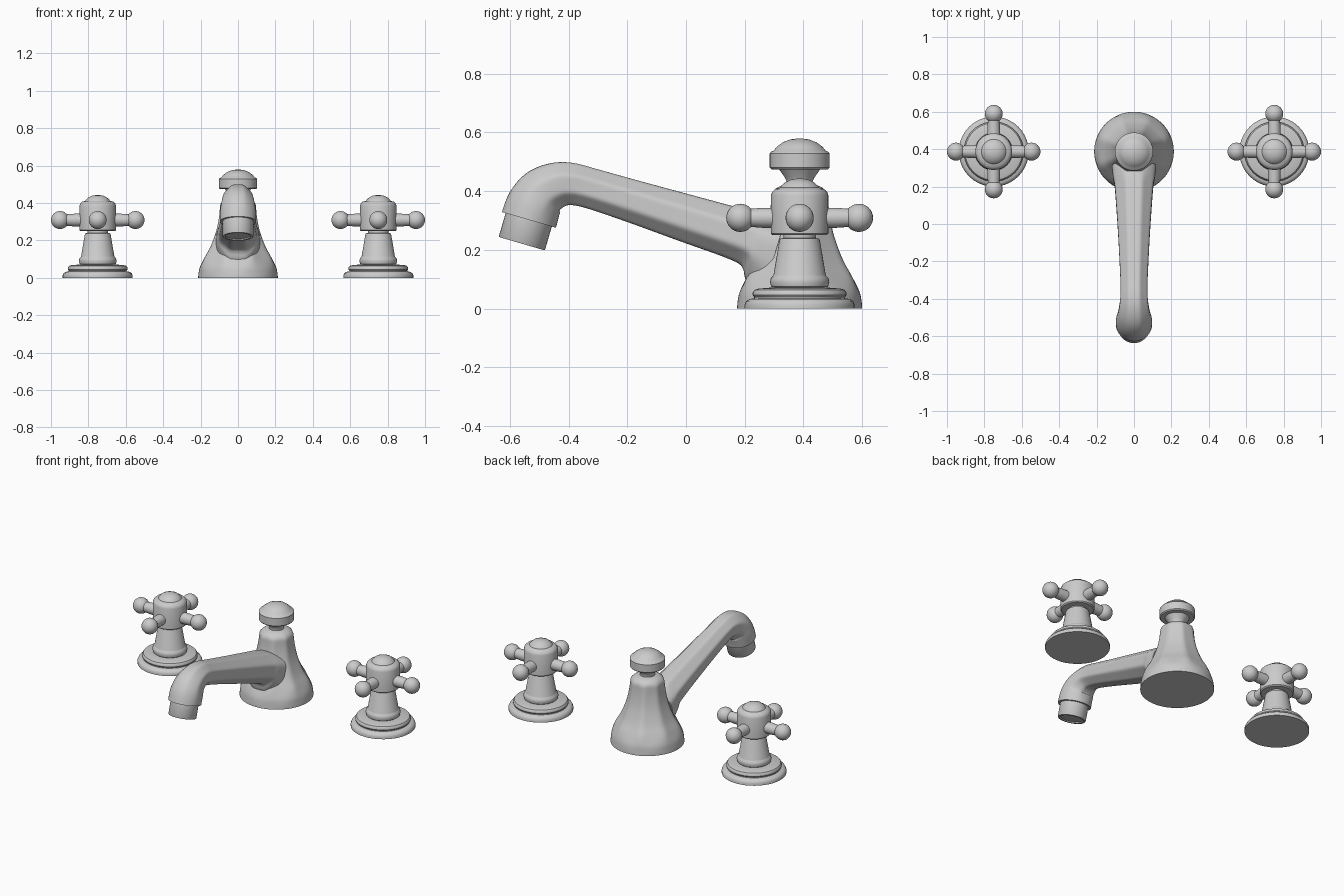
import bpy, bmesh
from math import sin, cos, pi
from mathutils import Vector

if "Cube" in bpy.data.objects:
    bpy.data.objects.remove(bpy.data.objects["Cube"])

CY = 0.387  # common y of the body and handle axes


def finish(bm, name, angle=35):
    bmesh.ops.recalc_face_normals(bm, faces=bm.faces)
    me = bpy.data.meshes.new(name)
    bm.to_mesh(me)
    bm.free()
    ob = bpy.data.objects.new(name, me)
    bpy.context.collection.objects.link(ob)
    bpy.ops.object.select_all(action='DESELECT')
    ob.select_set(True)
    bpy.context.view_layer.objects.active = ob
    bpy.ops.object.shade_smooth_by_angle(angle=angle * pi / 180)
    return ob


def loft(name, rings, angle=35):
    bm = bmesh.new()
    loops = [[bm.verts.new(p) for p in ring] for ring in rings]
    n = len(loops[0])
    for a, b in zip(loops, loops[1:]):
        for i in range(n):
            j = (i + 1) % n
            bm.faces.new((a[i], a[j], b[j], b[i]))
    bm.faces.new(loops[0])
    bm.faces.new(loops[-1])
    return finish(bm, name, angle)


def lathe(name, profile, origin, axis=(0, 0, 1), segs=40):
    o, d = Vector(origin), Vector(axis).normalized()
    u = d.orthogonal().normalized()
    v = d.cross(u)
    angs = [2 * pi * i / segs for i in range(segs)]
    return loft(name, [[o + d * h + (u * cos(a) + v * sin(a)) * r for a in angs]
                       for r, h in profile])


def octagon(a, facet):
    # radius factor: 0 = circle, 1 = softened octagon with unit apothem
    phi = (a + pi / 8) % (pi / 4) - pi / 8
    return 1 + facet * (min(1 / cos(phi), 1.06) - 1)


def smooth_rows(rows, steps=5):
    # Catmull-Rom interpolation of whole rows of numbers
    out = []
    for i in range(len(rows) - 1):
        p0, p1 = rows[max(i - 1, 0)], rows[i]
        p2, p3 = rows[i + 1], rows[min(i + 2, len(rows) - 1)]
        for s in range(steps):
            t = s / steps
            out.append([0.5 * (2 * b + (c - a) * t + (2 * a - 5 * b + 4 * c - d) * t * t
                               + (3 * b - a - 3 * c + d) * t ** 3)
                        for a, b, c, d in zip(p0, p1, p2, p3)])
    return out + [list(rows[-1])]


N = 64
ANG = [2 * pi * i / N for i in range(N)]

# Flared faceted body: radius, height, facet amount
body = smooth_rows([(.213, 0, 0), (.211, .025, 0), (.203, .06, .3), (.178, .11, 1),
                    (.148, .165, 1), (.118, .245, 1), (.102, .32, 1), (.096, .385, .7)], 4)
body += [(.092, .398, .4), (.08, .41, .1), (.065, .418, 0), (.045, .423, 0)]
loft("spout_body", [[Vector((cos(a) * r * octagon(a, f), CY + sin(a) * r * octagon(a, f), z))
                     for a in ANG] for r, z, f in body])

# Swept spout: y, z, half width, half height up, half height down, facet amount
spout = smooth_rows([(.31, .21, .118, .09, .20, .3), (.25, .228, .112, .091, .145, .5),
                     (.225, .236, .107, .091, .105, .8), (.18, .25, .101, .09, .088, 1),
                     (0, .308, .088, .081, .081, 1), (-.18, .365, .078, .073, .073, 1),
                     (-.32, .408, .072, .069, .069, 1), (-.39, .424, .073, .072, .072, 1),
                     (-.44, .419, .079, .079, .077, .8), (-.487, .395, .088, .087, .086, .5),
                     (-.517, .353, .096, .094, .093, .2), (-.535, .302, .097, .096, .096, 0)])
rings = []
for i, (y, z, w, hu, hd, f) in enumerate(spout):
    p, q = spout[max(i - 1, 0)], spout[min(i + 1, len(spout) - 1)]
    t = Vector((0, q[0] - p[0], q[1] - p[1])).normalized()
    if i == len(spout) - 1:
        t = Vector((0, -.28, -.96)).normalized()
    up = Vector((0, t.z, -t.y))
    ring = []
    for a in ANG:
        k = octagon(a, f)
        h = hu if sin(a) > 0 else hd
        ring.append(Vector((0, y, z)) + Vector((1, 0, 0)) * cos(a) * w * k + up * sin(a) * h * k)
    rings.append(ring)
loft("spout_arm", rings)

# Aerator at the spout tip
lathe("aerator", [(.082, 0), (.082, .098), (.08, .101), (.068, .101), (.066, .095)],
      (0, -.531, .318), (0, -.28, -.96))

# Lift knob on top of the body
lathe("lift_knob", [(.045, .41), (.043, .43), (.05, .446), (.07, .474), (.096, .474),
                    (.102, .48), (.102, .528), (.097, .534), (.088, .538), (.078, .551),
                    (.058, .566), (.032, .576), (.008, .579)], (0, CY, 0))

# Two cross handles
for side, sx in (("left", -1), ("right", 1)):
    x = sx * .75
    lathe(side + "_handle_base", [(.187, 0), (.187, .014), (.182, .025), (.172, .032),
                                  (.155, .035), (.155, .039), (.16, .046), (.16, .054),
                                  (.153, .064), (.14, .068), (.09, .072)], (x, CY, 0))
    lathe(side + "_handle_stem", [(.088, .068), (.097, .075), (.101, .09), (.098, .104),
                                  (.091, .111), (.089, .115), (.069, .232), (.066, .238),
                                  (.055, .24), (.055, .26)], (x, CY, 0))
    lathe(side + "_handle_hub", [(.092, .25), (.098, .256), (.098, .385), (.094, .397),
                                 (.083, .407), (.066, .412), (.062, .418), (.048, .431),
                                 (.028, .44), (.006, .443)], (x, CY, 0))
    for i in range(4):
        d = Vector((cos(i * pi / 2), sin(i * pi / 2), 0))
        c = Vector((x, CY, .309))
        lathe(f"{side}_handle_arm_{i + 1}", [(.034, .05), (.034, .125), (.031, .165), (.031, .19)],
              c, d, 24)
        bm = bmesh.new()
        bmesh.ops.create_uvsphere(bm, u_segments=24, v_segments=16, radius=.048)
        bmesh.ops.translate(bm, verts=bm.verts, vec=c + d * .202)
        finish(bm, f"{side}_handle_ball_{i + 1}")
